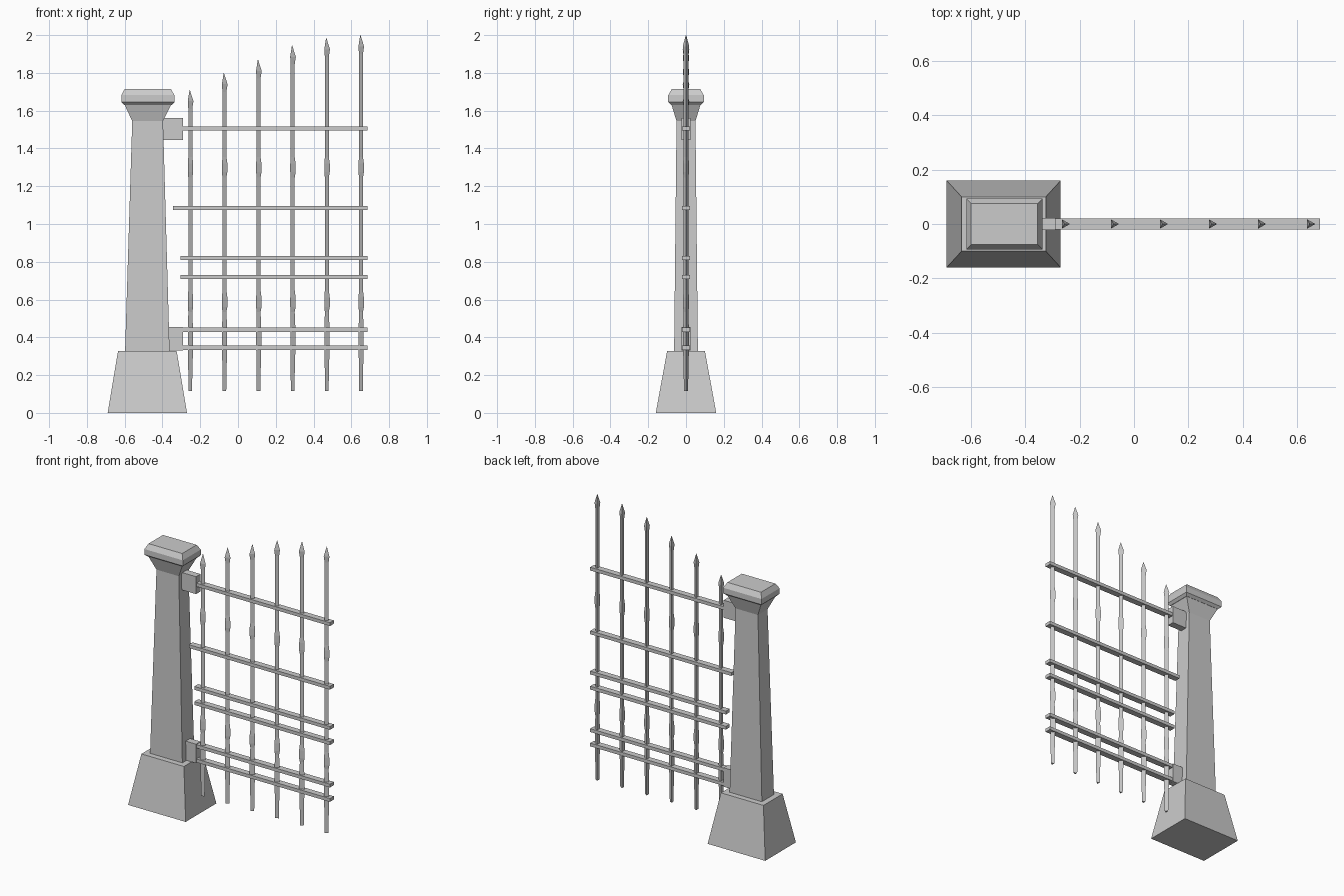
import bpy, bmesh
from math import cos, sin, pi

if "Cube" in bpy.data.objects:
    bpy.data.objects.remove(bpy.data.objects["Cube"])


def loft(name, rings):
    """Skin a stack of closed rings and cap both ends."""
    bm = bmesh.new()
    rows = [[bm.verts.new(p) for p in ring] for ring in rings]
    n = len(rows[0])
    for a, b in zip(rows, rows[1:]):
        for i in range(n):
            j = (i + 1) % n
            bm.faces.new((a[i], a[j], b[j], b[i]))
    bm.faces.new(rows[0][::-1])
    bm.faces.new(rows[-1])
    bmesh.ops.recalc_face_normals(bm, faces=bm.faces)
    mesh = bpy.data.meshes.new(name)
    bm.to_mesh(mesh)
    bm.free()
    obj = bpy.data.objects.new(name, mesh)
    bpy.context.collection.objects.link(obj)
    return obj


def rect(x0, x1, hy, z):
    return [(x0, -hy, z), (x1, -hy, z), (x1, hy, z), (x0, hy, z)]


def box(name, x0, x1, hy, z0, z1):
    return loft(name, [rect(x0, x1, hy, z0), rect(x0, x1, hy, z1)])


def tri(x, r, z):
    return [(x + r * cos(2 * pi * k / 3), r * sin(2 * pi * k / 3), z) for k in range(3)]


# Stone pillar: plinth, tapered shaft with flared neck, bevelled cap
loft("pillar_base", [rect(-0.69, -0.27, 0.16, 0), rect(-0.635, -0.325, 0.10, 0.328)])
loft("pillar_shaft", [rect(-0.598, -0.362, 0.063, 0.32),
                      rect(-0.56, -0.397, 0.05, 1.545),
                      rect(-0.602, -0.352, 0.078, 1.635)])
loft("pillar_cap", [rect(-0.602, -0.352, 0.078, 1.63),
                    rect(-0.617, -0.337, 0.094, 1.645),
                    rect(-0.617, -0.337, 0.094, 1.682),
                    rect(-0.60, -0.355, 0.075, 1.715)])

# Hinge blocks joining the fence to the pillar
box("upper_hinge_block", -0.41, -0.29, 0.023, 1.445, 1.56)
box("lower_hinge_block", -0.38, -0.29, 0.023, 0.33, 0.455)

# Horizontal rails: (height, left end)
for z, x0 in [(1.505, -0.29), (1.085, -0.345), (0.82, -0.305),
              (0.72, -0.305), (0.44, -0.29), (0.345, -0.29)]:
    box("rail", x0, 0.685, 0.02, z - 0.011, z + 0.011)

# Three-sided pickets with swellings, spear tips and rising tops
body = [(0.115, 0.013), (0.20, 0.014), (0.345, 0.018), (0.44, 0.018),
        (0.535, 0.014), (0.56, 0.019), (0.61, 0.019), (0.65, 0.014),
        (0.95, 0.014), (1.245, 0.014), (1.275, 0.019), (1.32, 0.019),
        (1.355, 0.014)]
tops = [1.71, 1.80, 1.87, 1.945, 1.985, 2.0]
for i, top in enumerate(tops):
    x = -0.256 + 0.1807 * i
    tip = [(top - 0.10, 0.014), (top - 0.06, 0.02), (top, 0.001)]
    loft("picket", [tri(x, r, z) for z, r in body + tip])
